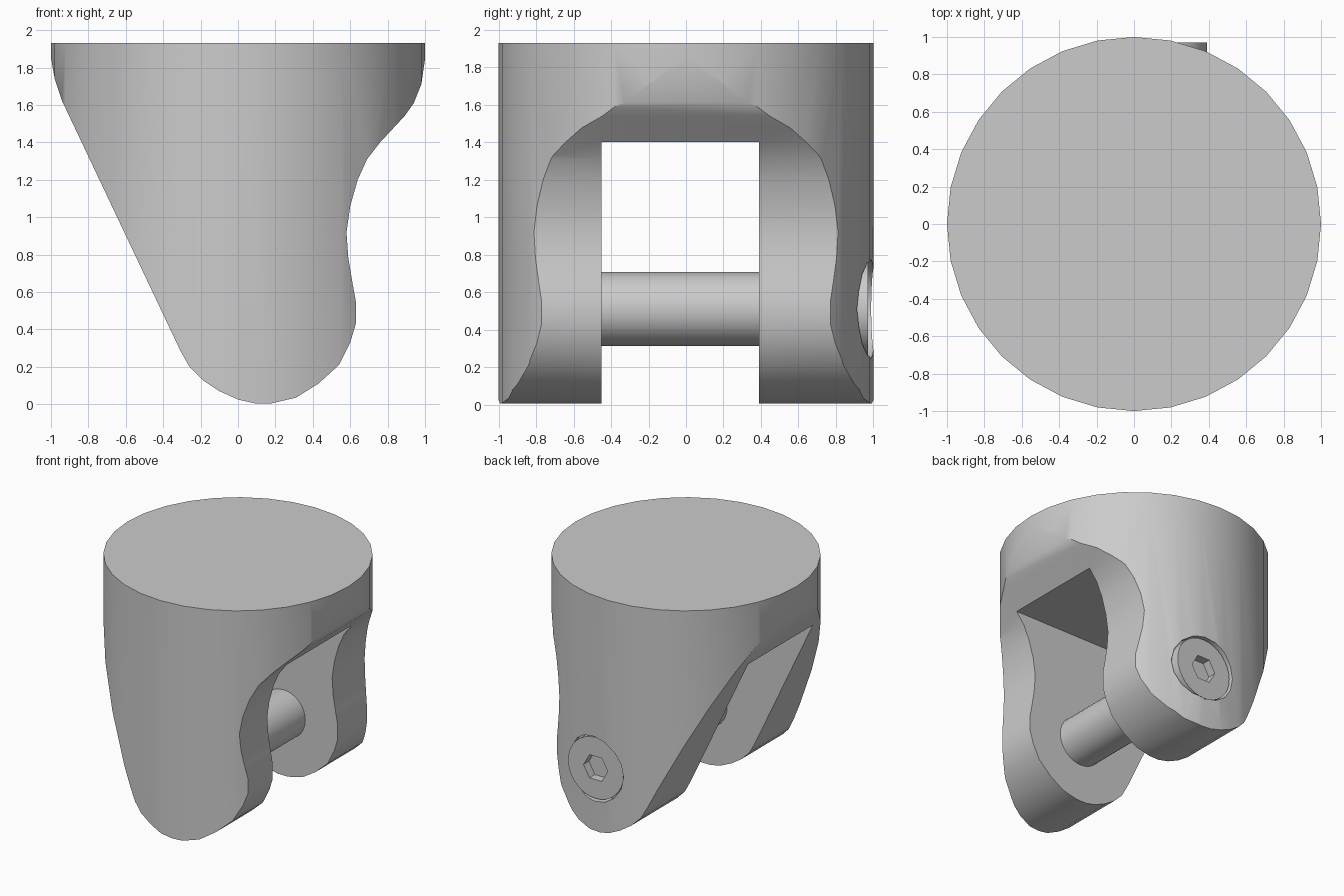
import bpy, bmesh, math

cube = bpy.data.objects.get("Cube")
if cube:
    bpy.data.objects.remove(cube, do_unlink=True)

GREY = (0.6, 0.6, 0.6, 1)
grey = bpy.data.materials.new("plain grey")
grey.use_nodes = True
grey.diffuse_color = GREY
grey.node_tree.nodes["Principled BSDF"].inputs["Base Color"].default_value = GREY

PIN_X, PIN_Z = 0.14, 0.51


def prism(name, outline, start, end, axis):
    """Extrude a closed outline along y (outline in x, z) or z (outline in x, y)."""
    bm = bmesh.new()
    place = (lambda a, b, c: (a, c, b)) if axis == "y" else (lambda a, b, c: (a, b, c))
    face = bm.faces.new([bm.verts.new(place(a, b, start)) for a, b in outline])
    made = bmesh.ops.extrude_face_region(bm, geom=[face])["geom"]
    for v in made:
        if isinstance(v, bmesh.types.BMVert):
            v.co["xyz".index(axis)] = end
    bmesh.ops.recalc_face_normals(bm, faces=bm.faces)
    mesh = bpy.data.meshes.new(name)
    bm.to_mesh(mesh)
    bm.free()
    mesh.materials.append(grey)
    obj = bpy.data.objects.new(name, mesh)
    bpy.context.collection.objects.link(obj)
    return obj


def ring(radius, sides, x=0, y=0):
    steps = [math.tau * i / sides for i in range(sides)]
    return [(x + radius * math.cos(a), y + radius * math.sin(a)) for a in steps]


def boolean(target, tool, operation):
    mod = target.modifiers.new(operation.lower(), "BOOLEAN")
    mod.operation, mod.object, mod.solver = operation, tool, "EXACT"
    bpy.context.view_layer.objects.active = target
    bpy.ops.object.modifier_apply(modifier=mod.name)
    bpy.data.objects.remove(tool, do_unlink=True)


def smooth(obj):
    bpy.ops.object.select_all(action="DESELECT")
    obj.select_set(True)
    bpy.context.view_layer.objects.active = obj
    bpy.ops.object.shade_smooth_by_angle(angle=math.radians(30))


# Body: a cylinder trimmed to the side profile
side_profile = [
    (-1.05, 2.1), (-1.005, 1.88), (-0.98, 1.74), (-0.94, 1.62), (-0.31, 0.29),
    (-0.26, 0.2), (-0.19, 0.13), (-0.1, 0.07), (0, 0.025), (0.09, 0.005),
    (0.18, 0.005), (0.31, 0.035), (0.43, 0.11), (0.54, 0.21), (0.6, 0.33),
    (0.63, 0.43), (0.63, 0.55), (0.61, 0.66), (0.59, 0.78), (0.58, 0.92),
    (0.6, 1.06), (0.64, 1.2), (0.69, 1.31), (0.76, 1.4), (0.89, 1.54),
    (0.94, 1.61), (0.98, 1.71), (1.005, 1.88), (1.05, 2.1)]
body = prism("forked_body", ring(1, 32), -0.1, 1.93, "z")
boolean(body, prism("profile_tool", side_profile, -1.2, 1.2, "y"), "INTERSECT")

# Slot between the two legs
slot = [(-1.3, -0.3), (1.3, -0.3), (1.3, 1.4), (-1.3, 1.4)]
boolean(body, prism("slot_tool", slot, -0.45, 0.39, "y"), "DIFFERENCE")

# Recess for the bolt head in the rear leg
boolean(body, prism("recess_tool", ring(0.265, 16, PIN_X, PIN_Z), 0.9, 1.2, "y"), "DIFFERENCE")
smooth(body)

# Pin across the slot
pin = prism("pin", ring(0.197, 32, PIN_X, PIN_Z), -0.5, 0.8, "y")
smooth(pin)

# Bolt head with a hexagonal socket
head = prism("bolt_head", ring(0.25, 32, PIN_X, PIN_Z), 0.8, 0.97, "y")
boolean(head, prism("socket_tool", ring(0.11, 6, PIN_X, PIN_Z), 0.87, 1.1, "y"), "DIFFERENCE")
smooth(head)
